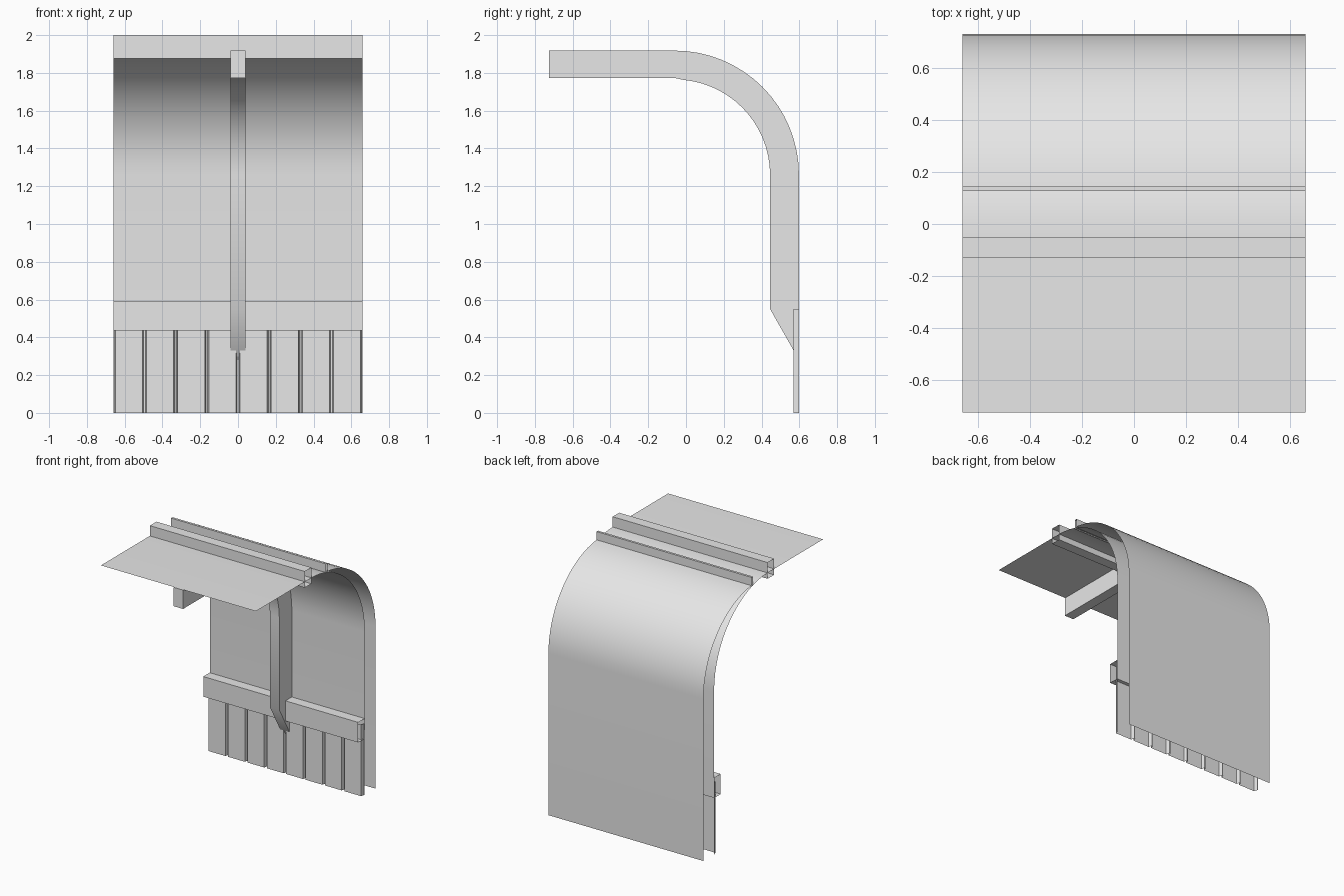
import bpy, bmesh, math

cube = bpy.data.objects.get("Cube")
if cube:
    bpy.data.objects.remove(cube, do_unlink=True)

HALF = 0.66     # half width of the shelter
BEAM = 0.04     # half width of the centre rib

grey = bpy.data.materials.new("light_grey")
grey.use_nodes = True
grey.diffuse_color = (0.8, 0.8, 0.8, 1)
grey.node_tree.nodes["Principled BSDF"].inputs["Base Color"].default_value = (0.8, 0.8, 0.8, 1)


def arc(cy, cz, r, start, end, n=16):
    """Points on a circle in the side plane, angles in degrees."""
    angles = [math.radians(start + (end - start) * i / n) for i in range(n + 1)]
    return [(cy + r * math.cos(a), cz + r * math.sin(a)) for a in angles]


def finish(name, bm, smooth=False):
    mesh = bpy.data.meshes.new(name)
    bm.to_mesh(mesh)
    bm.free()
    mesh.materials.append(grey)
    ob = bpy.data.objects.new(name, mesh)
    bpy.context.collection.objects.link(ob)
    if smooth:
        bpy.ops.object.select_all(action='DESELECT')
        ob.select_set(True)
        bpy.context.view_layer.objects.active = ob
        bpy.ops.object.shade_smooth_by_angle(angle=math.radians(30))
    return ob


def extrude_side(name, profile, x0, x1, closed=False, caps=False, smooth=False):
    """Sweep a side profile of (y, z) points along x."""
    bm = bmesh.new()
    a = [bm.verts.new((x0, y, z)) for y, z in profile]
    b = [bm.verts.new((x1, y, z)) for y, z in profile]
    n = len(profile)
    for i in range(n if closed else n - 1):
        j = (i + 1) % n
        bm.faces.new((a[i], a[j], b[j], b[i]))
    if caps:
        bm.faces.new(a[::-1])
        bm.faces.new(b)
    bmesh.ops.recalc_face_normals(bm, faces=bm.faces)
    return finish(name, bm, smooth)


def tube(name, y0, y1, z0, z1, x0, x1):
    return extrude_side(name, [(y0, z0), (y1, z0), (y1, z1), (y0, z1)], x0, x1, closed=True)


# Curved centre rib with a slanted foot
rib = [(-0.725, 1.773), (-0.725, 1.918)]
rib += arc(-0.06, 1.26, 0.658, 90, 0)
rib += [(0.598, 0.28), (0.57, 0.33), (0.445, 0.55)]
rib += arc(-0.06, 1.26, 0.505, 0, 90)[:-1] + [(-0.06, 1.773)]
extrude_side("centre_rib", rib, -BEAM, BEAM, closed=True, caps=True, smooth=True)

# Inner skin: flat canopy, bend and wall
inner = [(-0.725, 1.921)] + arc(-0.06, 1.26, 0.661, 90, 0) + [(0.601, 0.5)]
extrude_side("inner_skin", inner, -HALF, HALF, smooth=True)

# Outer skin starting on the bend and dropping to the floor
outer = arc(0.08, 1.25, 0.65, 85, 0) + [(0.73, 0)]
extrude_side("outer_skin", outer, -HALF, HALF, smooth=True)

# Upstand strip and box rail on the roof
strip = [(0.145, 1.885), (0.145, 1.96), (0.127, 1.96), (0.127, 1.885)]
extrude_side("upstand_strip", strip, -HALF, HALF)
tube("roof_rail", -0.13, -0.05, 1.875, 2.0, -HALF, HALF)

# Lower rails on each side of the rib
for side, name in ((-1, "right"), (1, "left")):
    tube(name + "_wall_rail", 0.52, 0.598, 0.435, 0.59, *sorted((side * BEAM, side * HALF)))

# Folded lower wall: flat panels separated by narrow grooves
PANELS, FRONT, BACK = 8, 0.57, 0.598
pitch = 2 * HALF / PANELS
fold = []
for i in range(PANELS):
    left = -HALF + i * pitch
    right = left + pitch
    fold += [(left + 0.004, BACK), (left + 0.011, FRONT),
             (right - 0.011, FRONT), (right - 0.004, BACK)]
fold = [(-HALF, BACK)] + fold + [(HALF, BACK)]
bm = bmesh.new()
low = [bm.verts.new((x, y, 0)) for x, y in fold]
high = [bm.verts.new((x, y, 0.55)) for x, y in fold]
for i in range(len(fold) - 1):
    bm.faces.new((low[i], low[i + 1], high[i + 1], high[i]))
finish("folded_lower_wall", bm)
